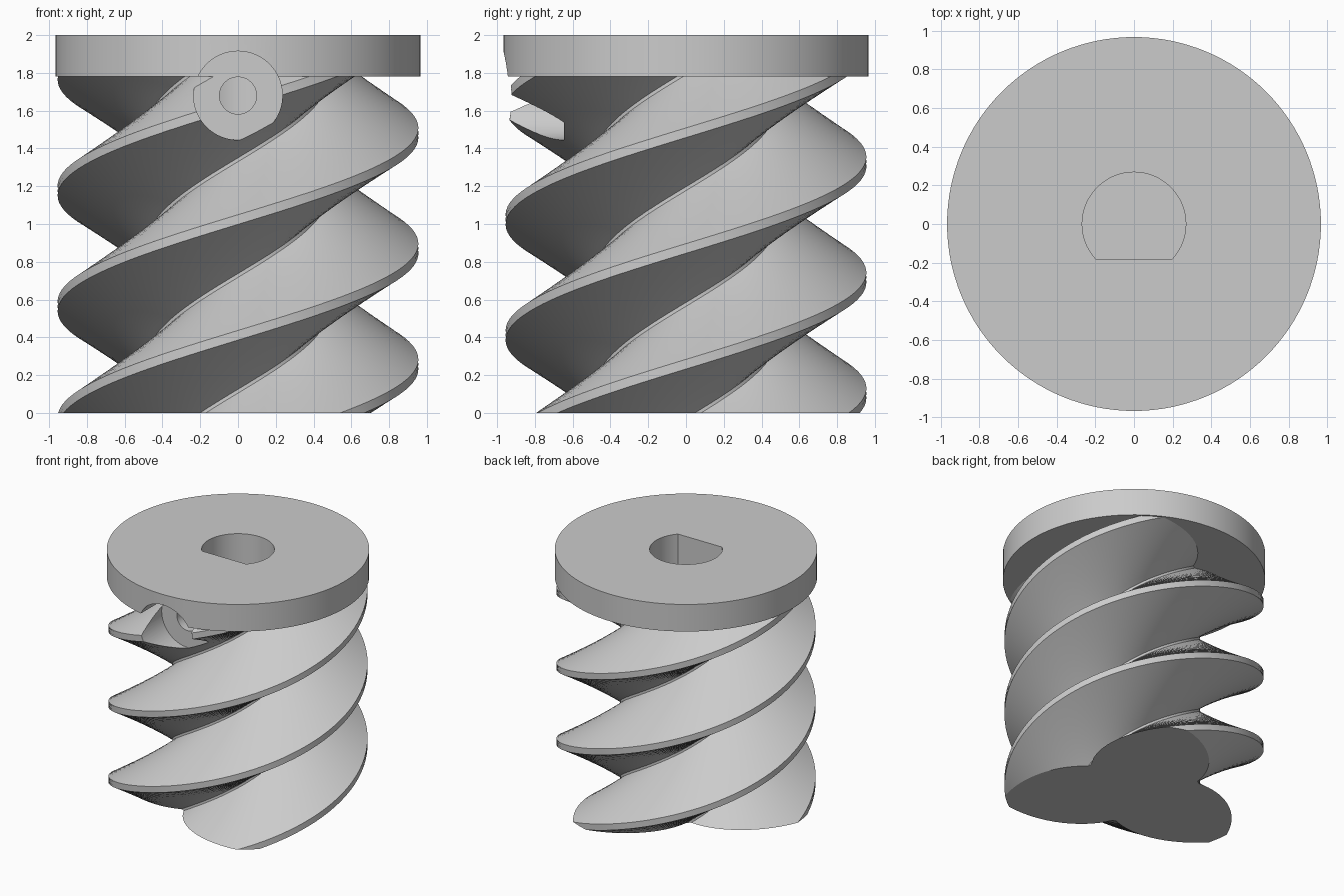
import bpy, bmesh, math

cube = bpy.data.objects.get("Cube")
if cube:
    bpy.data.objects.remove(cube, do_unlink=True)

TAU = 2 * math.pi
LEAD, STARTS = 1.838, 3
ROOT_R, CREST_R, FLANGE_R = 0.485, 0.955, 0.967
FLANGE_Z = 1.78

grey = bpy.data.materials.new("light_grey")
grey.use_nodes = True
grey.diffuse_color = (0.6, 0.6, 0.6, 1)
grey.node_tree.nodes["Principled BSDF"].inputs["Base Color"].default_value = grey.diffuse_color


def loft(name, rings):
    """Solid through a list of equal-length point rings, capped at both ends."""
    bm = bmesh.new()
    loops = [[bm.verts.new(p) for p in ring] for ring in rings]
    n = len(loops[0])
    for a, b in zip(loops, loops[1:]):
        for i in range(n):
            j = (i + 1) % n
            bm.faces.new((a[i], a[j], b[j], b[i]))
    bm.faces.new(loops[0][::-1])
    bm.faces.new(loops[-1])
    bmesh.ops.recalc_face_normals(bm, faces=bm.faces)
    mesh = bpy.data.meshes.new(name)
    bm.to_mesh(mesh)
    bm.free()
    mesh.materials.append(grey)
    obj = bpy.data.objects.new(name, mesh)
    bpy.context.collection.objects.link(obj)
    return obj


def circle(radius, count):
    return [(radius * math.cos(TAU * i / count), radius * math.sin(TAU * i / count))
            for i in range(count)]


def prism_z(name, outline, z0, z1):
    return loft(name, [[(x, y, z) for x, y in outline] for z in (z0, z1)])


def prism_y(name, radius, zc, y0, y1):
    return loft(name, [[(x, y, zc + z) for x, z in circle(radius, 64)] for y in (y0, y1)])


# Three-lobed cross-section: (degrees from crest, radius) for one lobe
STEPS = 14
lobe = []
for start, end, r0, r1 in ((-60, -5, ROOT_R, CREST_R), (5, 56, CREST_R, ROOT_R)):
    for i in range(STEPS + 1):
        t = i / STEPS
        lobe.append((start + (end - start) * t, r0 + (r1 - r0) * t))
lobe.insert(STEPS + 1, (0, CREST_R))
section = [(math.radians(69.5 + a + k * 360 / STARTS), r)
           for k in range(STARTS) for a, r in lobe]

# Helical thread body
LAYERS = 90
rings = []
for i in range(LAYERS + 1):
    z = (FLANGE_Z + 0.01) * i / LAYERS
    turn = TAU * z / LEAD
    rings.append([(r * math.cos(a + turn), r * math.sin(a + turn), z) for a, r in section])
screw_body = loft("screw_body", rings)

# Flange on top
flange = prism_z("flange", circle(FLANGE_R, 128), FLANGE_Z, 2)

# Cutters: D-shaped shaft bore, set-screw counterbore and set-screw hole
BORE_R, FLAT_Y = 0.268, -0.18
half = math.acos(-FLAT_Y / BORE_R)
a0, sweep = -math.pi / 2 + half, TAU - 2 * half
bore = [(BORE_R * math.cos(a0 + sweep * i / 64), BORE_R * math.sin(a0 + sweep * i / 64))
        for i in range(65)]
HOLE_Z = 1.68
cutters = [prism_z("shaft_bore_cutter", bore, 1.3, 2.1),
           prism_y("counterbore_cutter", 0.235, HOLE_Z, -1.1, -0.645),
           prism_y("set_screw_cutter", 0.098, HOLE_Z, -0.8, -0.1)]

for part in (screw_body, flange):
    bpy.ops.object.select_all(action="DESELECT")
    part.select_set(True)
    bpy.context.view_layer.objects.active = part
    for cutter in cutters:
        cutter.hide_render = True
        mod = part.modifiers.new(cutter.name, "BOOLEAN")
        mod.operation = "DIFFERENCE"
        mod.solver = "EXACT"
        mod.object = cutter
        bpy.ops.object.modifier_apply(modifier=mod.name)
    bpy.ops.object.shade_smooth_by_angle(angle=math.radians(25))

for cutter in cutters:
    bpy.data.objects.remove(cutter, do_unlink=True)
